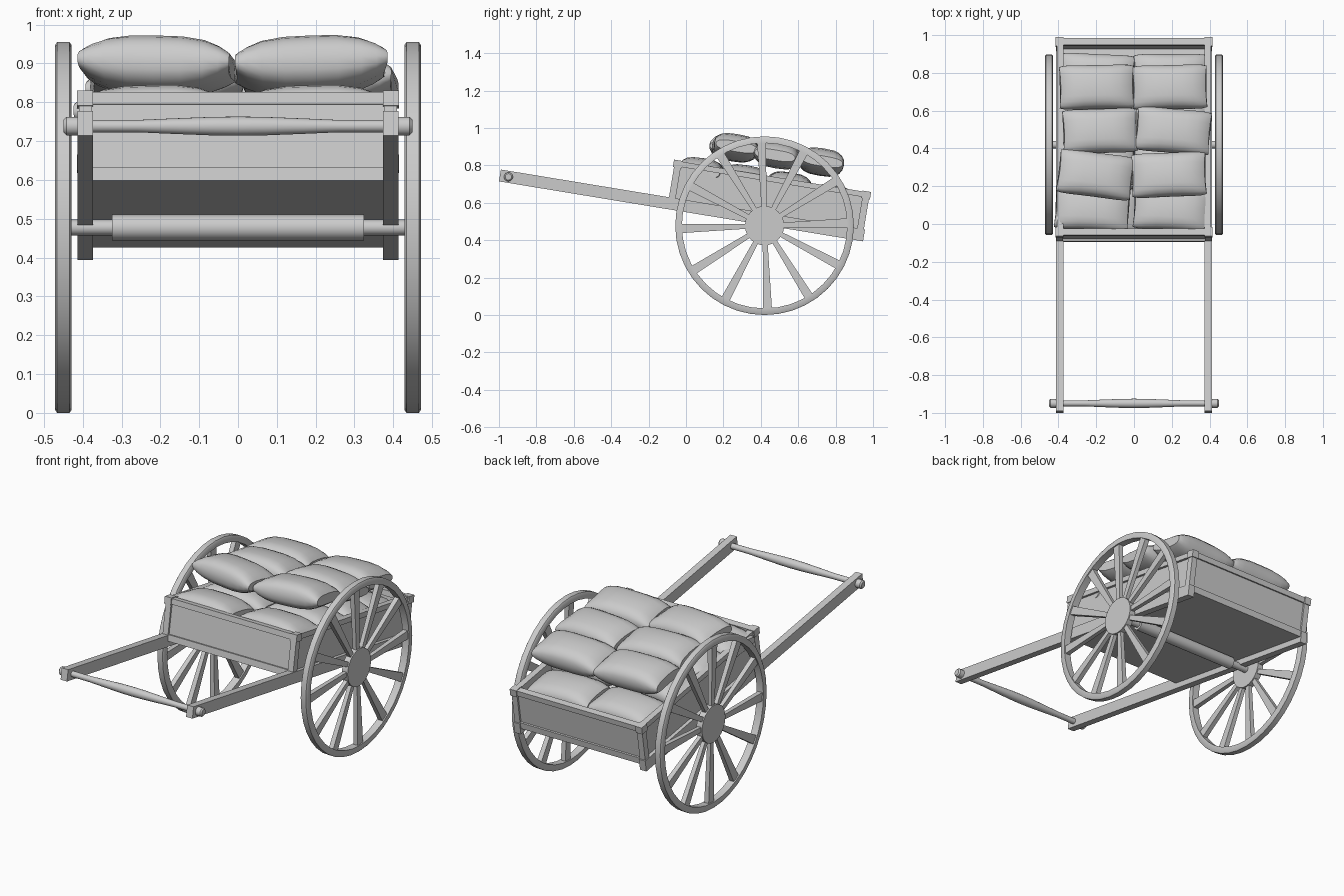
import bpy, bmesh, math, random
from mathutils import Matrix, Vector

random.seed(4)
if "Cube" in bpy.data.objects:
    bpy.data.objects.remove(bpy.data.objects["Cube"])

GREY = (0.6, 0.6, 0.6, 1)
mat = bpy.data.materials.new("light_grey")
mat.use_nodes = True
mat.diffuse_color = GREY
mat.node_tree.nodes["Principled BSDF"].inputs["Base Color"].default_value = GREY

# Cart frame: x across, y along the shafts from their front tip, z off the bed
TILT = Matrix.Translation((0, -0.995, 0.746)) @ Matrix.Rotation(math.radians(-9.35), 4, 'X')
AXLE = Matrix.Translation((0, 0.42, 0.4775))


def finish(name, bm, matrix, smooth=False):
    bmesh.ops.recalc_face_normals(bm, faces=bm.faces)
    mesh = bpy.data.meshes.new(name)
    bm.to_mesh(mesh)
    bm.free()
    mesh.materials.append(mat)
    ob = bpy.data.objects.new(name, mesh)
    bpy.context.collection.objects.link(ob)
    ob.matrix_world = matrix
    if smooth:
        bpy.ops.object.select_all(action='DESELECT')
        ob.select_set(True)
        bpy.context.view_layer.objects.active = ob
        bpy.ops.object.shade_smooth_by_angle(angle=math.radians(40))
    return ob


def box(name, x, y, z, matrix=TILT):
    """Box given by its low and high limit on each axis."""
    bm = bmesh.new()
    bmesh.ops.create_cube(bm, size=1)
    for v in bm.verts:
        v.co = [lo + (c + 0.5) * (hi - lo) for c, (lo, hi) in zip(v.co, (x, y, z))]
    return finish(name, bm, matrix)


def loft(bm, rings, closed=False):
    """Skin a list of point rings; cap the ends unless closed."""
    rows = [[bm.verts.new(p) for p in ring] for ring in rings]
    n = len(rows[0])
    pairs = list(zip(rows, rows[1:])) + ([(rows[-1], rows[0])] if closed else [])
    for a, b in pairs:
        for i in range(n):
            j = (i + 1) % n
            bm.faces.new((a[i], a[j], b[j], b[i]))
    if not closed:
        bm.faces.new(rows[0])
        bm.faces.new(rows[-1])


def turned(name, profile, matrix, sides=16, closed=False):
    """Lathe (x, radius) points around the x axis."""
    bm = bmesh.new()
    angles = [2 * math.pi * i / sides for i in range(sides)]
    loft(bm, [[(x, r * math.cos(a), r * math.sin(a)) for a in angles]
              for x, r in profile], closed)
    return finish(name, bm, matrix, True)


def spokes(name, x, count=12):
    """Spokes that widen towards the rim."""
    bm = bmesh.new()
    for k in range(count):
        turn = Matrix.Rotation(2 * math.pi * k / count + math.radians(2), 3, 'X')
        rings = []
        for r, w, t in ((0.09, 0.013, 0.011), (0.446, 0.024, 0.014)):
            rings.append([turn @ Vector((x + sx * t, sy * w, r))
                          for sx, sy in ((-1, -1), (1, -1), (1, 1), (-1, 1))])
        loft(bm, rings)
    return finish(name, bm, AXLE)


def sack(name, x, y, z, yaw):
    """Plump pillow with pinched ends."""
    hx, hy, hz = 0.197, 0.122, 0.073
    bm = bmesh.new()
    rings = []
    for t in (-1, -0.96, -0.85, -0.65, -0.35, 0, 0.35, 0.65, 0.85, 0.96, 1):
        d = abs(t)
        high = hz * (1 - 0.62 * d ** 3.5)
        wide = hy * (0.96 - 0.1 * d ** 8 + 0.04 * d * d)
        ring = []
        for i in range(20):
            a = 2 * math.pi * i / 20
            c, s = math.cos(a), math.sin(a)
            py = wide * math.copysign(abs(c) ** 0.65, c)
            pz = high * math.copysign(abs(s) ** 0.8, s)
            # corners reach slightly further than the middle of each end
            ring.append((t * hx * (0.96 + 0.05 * (py / hy) ** 2), py, pz))
        rings.append(ring)
    loft(bm, rings)
    place = (TILT @ Matrix.Translation((x, y, z)) @ Matrix.Rotation(math.radians(yaw), 4, 'Z')
             @ Matrix.Rotation(math.radians(random.uniform(-3, 3)), 4, 'Y'))
    return finish(name, bm, place, True)


# Parts on each side: wheel, shaft, side wall, corner posts
FRONT, BACK = 0.905, 1.975
for side, s in (("left", 1), ("right", -1)):
    def span(a, b):
        return tuple(sorted((s * a, s * b)))
    turned(side + "_wheel_rim",
           [(s * x, r) for x, r in ((0.429, 0.442), (0.429, 0.47), (0.434, 0.4775),
                                    (0.466, 0.4775), (0.471, 0.47), (0.471, 0.442))],
           AXLE, 40, True)
    turned(side + "_wheel_hub", [(s * 0.432, 0.105), (s * 0.468, 0.105)], AXLE, 24)
    spokes(side + "_wheel_spokes", s * 0.45)
    box(side + "_shaft", span(0.374, 0.414), (0, 1.973), (-0.032, 0.032))
    box(side + "_wall", span(0.378, 0.394), (FRONT + 0.02, BACK - 0.03), (0.02, 0.21))
    box(side + "_top_rail", span(0.374, 0.408), (FRONT + 0.01, BACK - 0.01), (0.202, 0.231))
    for end, y in (("front", FRONT + 0.006), ("back", BACK - 0.044)):
        box(f"{side}_{end}_post", span(0.376, 0.41), (y, y + 0.036), (0.03, 0.21))
        box(f"{side}_{end}_post_cap", span(0.374, 0.415), (y - 0.006, y + 0.042), (0.195, 0.235))

# Floor, end walls and their rails
box("floor", (-0.38, 0.38), (FRONT + 0.01, BACK - 0.015), (0, 0.03))
for end, y in (("front", FRONT + 0.006), ("back", BACK - 0.044)):
    box(end + "_wall", (-0.38, 0.38), (y + 0.01, y + 0.026), (0.02, 0.21))
    box(end + "_top_rail", (-0.38, 0.38), (y, y + 0.036), (0.2, 0.231))
    box(end + "_bottom_rail", (-0.38, 0.38), (y, y + 0.036), (0, 0.036))

# Axle with thicker middle
turned("axle", [(-0.44, 0.02), (0.44, 0.02)], AXLE)
turned("axle_beam", [(-0.325, 0.033), (0.325, 0.033)], AXLE)

# Turned handlebar with end knobs
half = [(0, 0.025), (0.07, 0.024), (0.17, 0.02), (0.26, 0.016), (0.38, 0.016), (0.41, 0.016),
        (0.41, 0.024), (0.442, 0.024), (0.449, 0.017)]
turned("handlebar", [(-x, r) for x, r in half[:0:-1]] + half,
       TILT @ Matrix.Translation((0, 0.046, 0)))

# Sacks: two layers in the bed, and a shorter heap on top
for row in range(4):
    for col, x in (("right", -0.196), ("left", 0.196)):
        y = 1.06 + 0.238 * row
        sack(f"bottom_sack_{col}_{row + 1}", x * 0.9, y, 0.1, 0)
        shift = -0.025 if row == 0 and col == "right" else 0
        sack(f"middle_sack_{col}_{row + 1}", x + shift, y,
             0.195 if row < 3 else 0.165, random.uniform(-4, 2))
for row, (xr, xl, yaw_r, yaw_l) in enumerate(((-0.205, 0.185, -7, 2),
                                              (-0.18, 0.208, 2, -5),
                                              (-0.198, 0.19, 1, 1))):
    y = 1.215 + 0.235 * row
    sack(f"top_sack_right_{row + 1}", xr, y, 0.35, yaw_r)
    sack(f"top_sack_left_{row + 1}", xl, y, 0.35, yaw_l)
